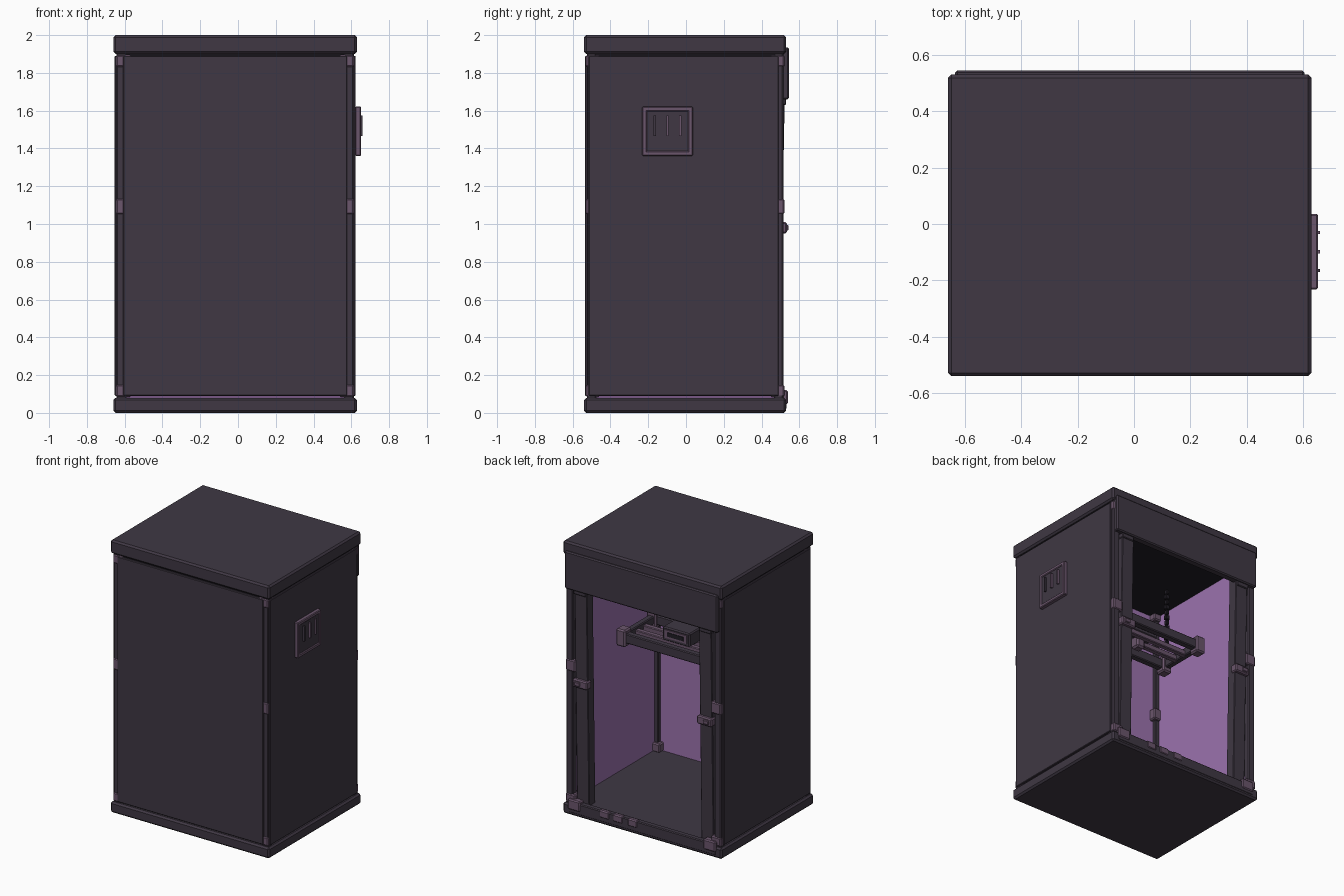
import bpy, bmesh, math
from mathutils import Matrix

if "Cube" in bpy.data.objects:
    bpy.data.objects.remove(bpy.data.objects["Cube"])

CX, CY = -0.015, -0.005      # centre of the cabinet body


def material(name, rgb):
    m = bpy.data.materials.new(name)
    m.diffuse_color = (*rgb, 1)
    m.use_nodes = True
    m.node_tree.nodes["Principled BSDF"].inputs["Base Color"].default_value = m.diffuse_color
    return m


DARK = material("charcoal purple", (0.050, 0.039, 0.057))
TRIM = material("muted mauve", (0.145, 0.092, 0.150))
LILAC = material("lilac", (0.33, 0.17, 0.42))
BLACK = material("near black", (0.014, 0.012, 0.018))


def box(name, x, y, z, mat, bevel=0.0, tilt=0.0):
    """Box from (min, max) ranges, optionally chamfered and tilted about x."""
    bm = bmesh.new()
    size = Matrix.Diagonal((x[1] - x[0], y[1] - y[0], z[1] - z[0], 1))
    bmesh.ops.create_cube(bm, size=1, matrix=size)
    if bevel:
        bmesh.ops.bevel(bm, geom=bm.edges[:], offset=bevel, segments=1, affect='EDGES')
    me = bpy.data.meshes.new(name)
    bm.to_mesh(me)
    bm.free()
    me.materials.append(mat)
    ob = bpy.data.objects.new(name, me)
    ob.location = (sum(x) / 2, sum(y) / 2, sum(z) / 2)
    ob.rotation_euler.x = tilt
    bpy.context.collection.objects.link(ob)
    return ob


def around(c, w):
    return (c - w / 2, c + w / 2)


def mx(a, b):
    """Range given relative to the cabinet centre line."""
    return (CX + a, CX + b)


def mirrored(a, b, s):
    return mx(*sorted((a * s, b * s)))


# Base and lid
box("base", mx(-.645, .645), (-.54, .53), (0, .08), DARK, .012)
box("lid", mx(-.645, .645), (-.54, .53), (1.90, 2.0), DARK, .012)
box("lid_underside", mx(-.625, .625), (-.52, .51), (1.875, 1.905), BLACK)
box("floor_plate", mx(-.61, .61), (-.50, .49), (.075, .088), DARK)

# Front panel and its lilac lining
box("front_panel", mx(-.593, .593), (-.535, -.512), (.09, 1.89), DARK, .004)
box("front_lining", mx(-.60, .60), (-.512, -.504), (.08, 1.90), LILAC)

for s in (-1, 1):
    side = "right" if s > 0 else "left"
    # Side panel and lining
    box(side + "_panel", mirrored(.612, .638, s), (-.515, .49), (.09, 1.89), DARK, .004)
    box(side + "_lining", mirrored(.604, .612, s), (-.505, .49), (.08, 1.90), LILAC)
    # Corner posts with three brackets each
    for t in (-1, 1):
        end = "back" if t > 0 else "front"
        py = CY + t * .495
        box(f"{side}_{end}_post", mirrored(.575, .628, s), around(py, .05), (.07, 1.91), DARK, .006)
        for i, (z0, z1) in enumerate(((.085, .15), (1.05, 1.135), (1.83, 1.895))):
            box(f"{side}_{end}_bracket_{i}", mirrored(.55, .630, s),
                around(CY + t * .488, .076), (z0, z1), TRIM, .008)
    # Leaning upright at the back opening, with its clip
    box(side + "_back_upright", mirrored(.455, .555, s), (.435, .508), (.07, 1.70), DARK, .004,
        -math.atan(.03 / 1.6))
    box(side + "_upright_clip", mirrored(.445, .565, s), (.48, .535), (.95, 1.01), TRIM, .008)
    box(side + "_clip_knob", mirrored(.50, .545, s), (.53, .543), (.965, .995), TRIM, .004)
    box(side + "_upright_foot", mirrored(.50, .60, s), (.49, .54), (.045, .12), TRIM, .008)
    box(side + "_upright_cap", mirrored(.46, .56, s), (.47, .53), (1.63, 1.67), DARK, .005)

# Back header and sill
box("back_header", mx(-.62, .62), (.49, .545), (1.66, 1.935), DARK, .008)
box("back_sill", mx(-.60, .60), (.49, .533), (.02, .10), DARK, .006)
for i, x in enumerate((.06, .18, .29)):
    box(f"sill_latch_{i}", around(x, .08), (.50, .538), (.05, .105), TRIM, .008)

# Gantry frame: rails and corner blocks
GZ = 1.25
for y, end in ((.215, "back"), (-.14, "front")):
    box(f"gantry_{end}_rail", mx(-.36, .36), around(y, .05), around(GZ, .07), DARK, .006)
    for s in (-1, 1):
        box(f"gantry_{end}_block_{s}", around(CX + s * .37, .075), around(y, .08),
            around(GZ, .125), TRIM, .01)
for s in (-1, 1):
    box(f"gantry_side_rail_{s}", around(CX + s * .37, .045), (-.14, .215), around(GZ, .06), DARK, .006)
for i, y in enumerate((0.0, .09)):
    box(f"gantry_cross_rail_{i}", mx(-.36, .36), around(y, .04), around(GZ - .01, .04), TRIM, .005)

# Carriage on the cross rails
box("carriage", around(.0, .22), around(.045, .14), (1.25, 1.35), DARK, .008)
box("carriage_face", around(.0, .18), (.115, .122), (1.275, 1.335), TRIM)
box("carriage_window", around(.0, .13), (.122, .126), (1.29, 1.32), BLACK)
box("tool_head", around(.0, .07), around(.045, .07), (1.16, 1.25), TRIM, .012)

# Cable chain rising from the gantry
for k in range(11):
    box(f"chain_link_{k}", around(-.25, .034 if k % 2 else .022), around(.05, .03),
        (1.28 + k * .04, 1.315 + k * .04), BLACK, .004)

# Control panel on the right side: frame, screen and bars
Y0, Y1, Z0, Z1, B = -.232, .036, 1.36, 1.622, .026
box("control_backing", (.618, .645), (Y0 + .01, Y1 - .01), (Z0 + .01, Z1 - .01), DARK)
for n, yy, zz in (("bottom", (Y0, Y1), (Z0, Z0 + B)), ("top", (Y0, Y1), (Z1 - B, Z1)),
                  ("front", (Y0, Y0 + B), (Z0, Z1)), ("back", (Y1 - B, Y1), (Z0, Z1))):
    box("control_frame_" + n, (.62, .652), yy, zz, TRIM, .005)
for i, y in enumerate((-.165, -.098, -.03)):
    box(f"control_bar_{i}", (.64, .66), around(y, .012), (1.465, 1.575), TRIM if i else DARK)
